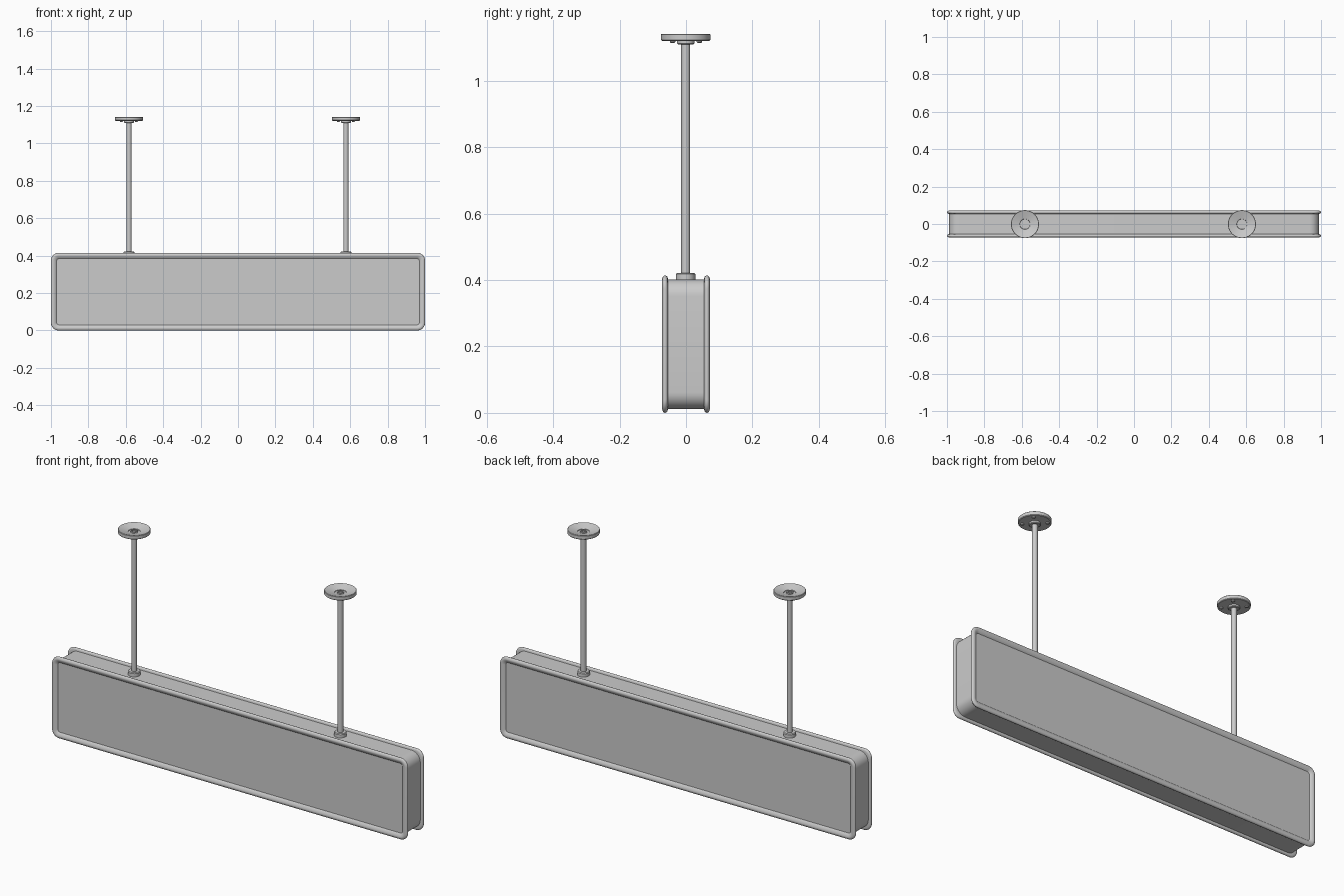
import bpy, bmesh, math

cube = bpy.data.objects.get("Cube")
if cube:
    bpy.data.objects.remove(cube)

grey = bpy.data.materials.new("light grey metal")
grey.use_nodes = True
colour = (0.6, 0.6, 0.6, 1)
grey.diffuse_color = colour
grey.node_tree.nodes["Principled BSDF"].inputs["Base Color"].default_value = colour

HALF_W, HEIGHT = 1.0, 0.414
POLES = {"right": -0.583, "left": 0.577}


def loft(name, rings, location=(0, 0, 0), angle=35):
    """Bridge equal rings of points, cap both ends and shade."""
    bm = bmesh.new()
    loops = [[bm.verts.new(p) for p in ring] for ring in rings]
    n = len(loops[0])
    for a, b in zip(loops, loops[1:]):
        for i in range(n):
            j = (i + 1) % n
            bm.faces.new((a[i], a[j], b[j], b[i]))
    bm.faces.new(loops[0])
    bm.faces.new(loops[-1])
    bmesh.ops.recalc_face_normals(bm, faces=bm.faces)
    mesh = bpy.data.meshes.new(name)
    bm.to_mesh(mesh)
    bm.free()
    mesh.materials.append(grey)
    obj = bpy.data.objects.new(name, mesh)
    obj.location = location
    bpy.context.collection.objects.link(obj)
    bpy.ops.object.select_all(action="DESELECT")
    obj.select_set(True)
    bpy.context.view_layer.objects.active = obj
    bpy.ops.object.shade_smooth_by_angle(angle=math.radians(angle))
    return obj


def rounded_rect(inset, y, radius, steps=8):
    """Rounded rectangle in the xz plane."""
    points = []
    cx, cz = HALF_W - inset - radius, HEIGHT / 2 - inset - radius
    for corner, (sx, sz) in enumerate(((1, 1), (-1, 1), (-1, -1), (1, -1))):
        for k in range(steps + 1):
            a = (corner + k / steps) * math.pi / 2
            points.append((sx * cx + radius * math.cos(a), y,
                           HEIGHT / 2 + sz * cz + radius * math.sin(a)))
    return points


def turned(name, profile, location, sides=32):
    """Solid of revolution from (radius, z) pairs."""
    rings = [[(r * math.cos(math.tau * i / sides), r * math.sin(math.tau * i / sides), z)
              for i in range(sides)] for r, z in profile]
    return loft(name, rings, location)


# Sign housing: recessed panel, rounded rim, inset box, mirrored to the back
RIM_Y, RIM_T = 0.0635, 0.0085
half = [(0.03, -0.062, 0.014), (0.026, -0.066, 0.016)]
for k in range(7):
    a = math.pi / 2 * k / 6
    half.append((0.014 - 0.014 * math.sin(a), -RIM_Y - RIM_T * math.cos(a), 0.026 + 0.014 * math.sin(a)))
for k in range(1, 5):
    a = math.pi / 2 * k / 4
    half.append((0.008 - 0.008 * math.cos(a), -RIM_Y + RIM_T * math.sin(a), 0.04))
half.append((0.012, -0.054, 0.05))
profile = half + [(d, -y, r) for d, y, r in reversed(half)]
loft("sign_housing", [rounded_rect(*p) for p in profile])

# Hanging poles with collars, ceiling plates and bolts
for side, x in POLES.items():
    at = (x, -0.001, 0)
    turned(side + "_pole", [(0.0135, 0.40), (0.0135, 1.125)], at, 24)
    turned(side + "_lower_collar", [(0.029, 0.398), (0.029, 0.418), (0.026, 0.422), (0.014, 0.422)], at)
    turned(side + "_upper_collar", [(0.026, 1.122), (0.026, 1.113), (0.023, 1.110), (0.014, 1.110)], at)
    turned(side + "_ceiling_plate",
           [(0.012, 1.121), (0.072, 1.121), (0.075, 1.124), (0.075, 1.1395), (0.073, 1.1415),
            (0.070, 1.1405), (0.028, 1.129), (0.027, 1.126), (0.012, 1.126)], at, 48)
    turned(side + "_top_nut", [(0.018, 1.125), (0.018, 1.133), (0.011, 1.133), (0.011, 1.128)], at, 6)
    for i in range(4):
        a = math.pi * (0.25 + i / 2)
        turned(f"{side}_plate_bolt_{i + 1}", [(0.008, 1.122), (0.008, 1.117), (0.005, 1.114)],
               (x + 0.057 * math.cos(a), 0.057 * math.sin(a), 0), 12)
